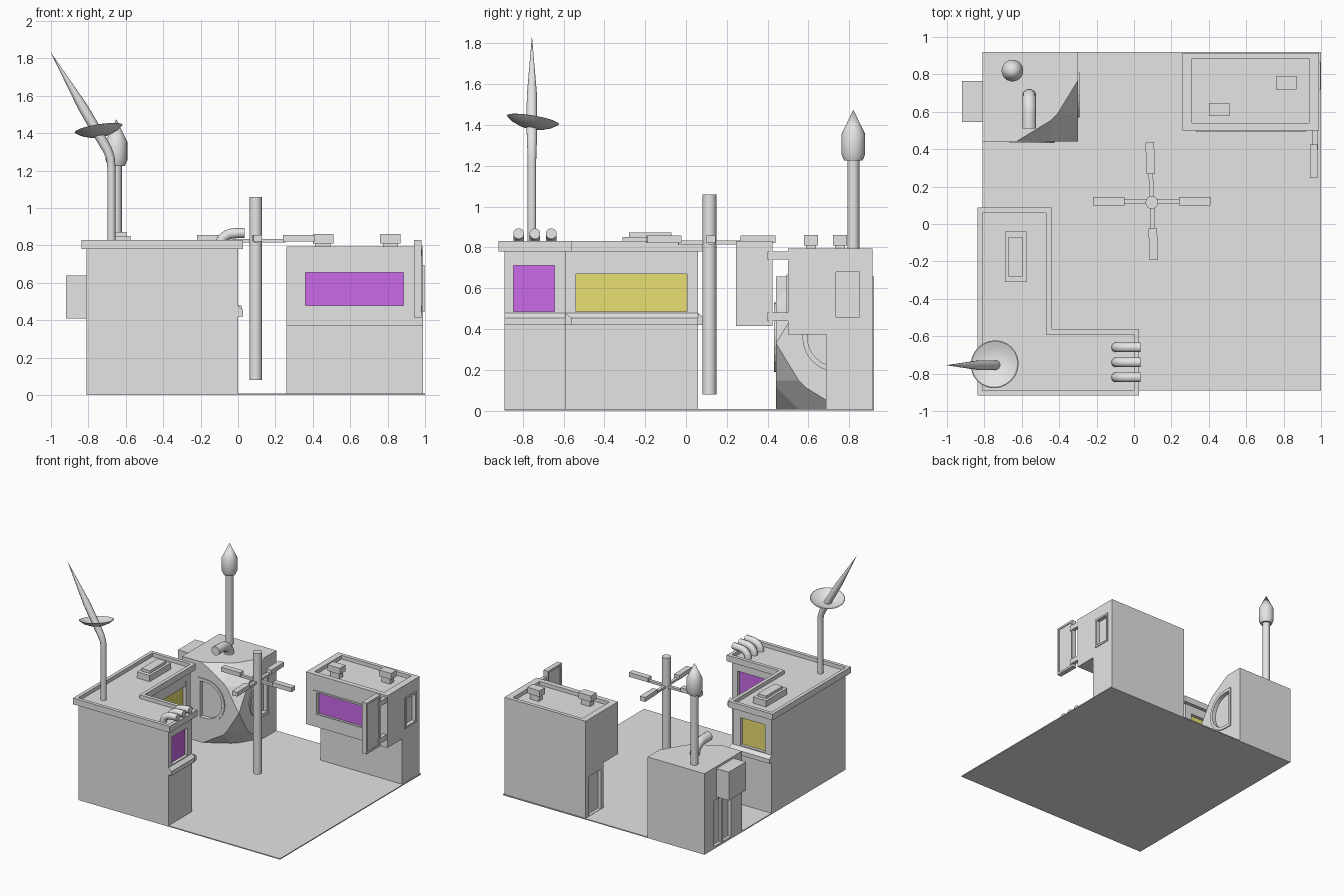
import bpy, bmesh, math
from mathutils import Vector

if "Cube" in bpy.data.objects:
    bpy.data.objects.remove(bpy.data.objects["Cube"])


def material(name, rgb):
    m = bpy.data.materials.new(name)
    m.diffuse_color = (*rgb, 1)
    m.use_nodes = True
    m.node_tree.nodes["Principled BSDF"].inputs["Base Color"].default_value = m.diffuse_color
    return m


GREY = material("plain_grey", (0.78, 0.78, 0.78))
PURPLE = material("purple_glass", (0.75, 0.18, 1.0))
YELLOW = material("yellow_glass", (1.0, 0.92, 0.2))


def finish(name, bm, mat=GREY, smooth=False):
    bmesh.ops.recalc_face_normals(bm, faces=bm.faces)
    me = bpy.data.meshes.new(name)
    bm.to_mesh(me)
    bm.free()
    me.materials.append(mat)
    ob = bpy.data.objects.new(name, me)
    bpy.context.collection.objects.link(ob)
    bpy.ops.object.select_all(action='DESELECT')
    ob.select_set(True)
    bpy.context.view_layer.objects.active = ob
    if smooth:
        bpy.ops.object.shade_smooth_by_angle(angle=math.radians(35))
    return ob


def prism(name, poly, a, b, mat=GREY, place=lambda u, v, w: (u, v, w)):
    """Extrude a 2D outline from a to b; place maps it into space."""
    bm = bmesh.new()
    lo = [bm.verts.new(place(u, v, a)) for u, v in poly]
    hi = [bm.verts.new(place(u, v, b)) for u, v in poly]
    bm.faces.new(lo)
    bm.faces.new(hi)
    n = len(poly)
    for i in range(n):
        j = (i + 1) % n
        bm.faces.new((lo[i], lo[j], hi[j], hi[i]))
    return finish(name, bm, mat)


def box(name, x0, x1, y0, y1, z0, z1, mat=GREY):
    return prism(name, [(x0, y0), (x1, y0), (x1, y1), (x0, y1)], z0, z1, mat)


def cut(ob, cutter):
    m = ob.modifiers.new("cut", 'BOOLEAN')
    m.operation, m.object, m.solver = 'DIFFERENCE', cutter, 'EXACT'
    cutter.hide_render = True
    bpy.context.view_layer.objects.active = ob
    bpy.ops.object.modifier_apply(modifier=m.name)
    bpy.data.objects.remove(cutter)


def lathe(name, profile, centre, axis=(0, 0, 1), n=24):
    bm = bmesh.new()
    vs = [bm.verts.new((r, 0, z)) for r, z in profile]
    es = [bm.edges.new(p) for p in zip(vs, vs[1:])]
    bmesh.ops.spin(bm, geom=vs + es, cent=(0, 0, 0), axis=(0, 0, 1),
                   angle=2 * math.pi, steps=n)
    bmesh.ops.remove_doubles(bm, verts=bm.verts, dist=0.0005)
    ob = finish(name, bm, smooth=True)
    ob.rotation_euler = Vector((0, 0, 1)).rotation_difference(Vector(axis)).to_euler()
    ob.location = centre
    return ob


def tube(name, pts, r, radii=None):
    cu = bpy.data.curves.new(name, 'CURVE')
    cu.dimensions, cu.bevel_depth = '3D', r
    cu.bevel_resolution, cu.use_fill_caps = 3, True
    sp = cu.splines.new('POLY')
    sp.points.add(len(pts) - 1)
    for i, p in enumerate(pts):
        sp.points[i].co = (*p, 1)
        sp.points[i].radius = radii[i] if radii else 1
    ob = bpy.data.objects.new(name, cu)
    bpy.context.collection.objects.link(ob)
    cu.materials.append(GREY)
    bpy.ops.object.select_all(action='DESELECT')
    ob.select_set(True)
    bpy.context.view_layer.objects.active = ob
    bpy.ops.object.convert(target='MESH')
    bpy.ops.object.shade_smooth_by_angle(angle=math.radians(40))


def opening(ob, name, axis, face, sign, u0, u1, z0, z1, mat=GREY, depth=0.03):
    """Recess a wall (axis 0 = x wall, 1 = y wall) and set a pane in it."""
    back = face - sign * depth

    def slab(nm, a, b, m):
        a, b = sorted((a, b))
        return (box(nm, a, b, u0, u1, z0, z1, m) if axis == 0
                else box(nm, u0, u1, a, b, z0, z1, m))
    cut(ob, slab("cutter", back, face + sign * 0.05, GREY))
    slab(name, back - sign * 0.003, back + sign * 0.005, mat)


# ground
box("ground", -0.81, 1.0, -0.89, 0.92, 0, 0.008)


# L-shaped building with overhanging parapet
def ell(o):
    return [(-0.81 - o, -0.89 - o), (o, -0.89 - o), (o, -0.59 + o), (-0.47 + o, -0.59 + o),
            (-0.47 + o, 0.06 + o), (-0.81 - o, 0.06 + o)]


shop = prism("corner_building", ell(0), 0.005, 0.785)
parapet = prism("corner_parapet", ell(0.028), 0.78, 0.83)
cut(parapet, prism("cutter", ell(0), 0.80, 0.9))
opening(shop, "purple_window_end", 0, 0, 1, -0.845, -0.645, 0.485, 0.71, PURPLE)
opening(shop, "purple_window_inner", 1, -0.59, 1, -0.40, -0.05, 0.485, 0.71, PURPLE)
opening(shop, "yellow_window_inner", 0, -0.47, 1, -0.54, 0.005, 0.485, 0.71, YELLOW)
opening(shop, "yellow_window_end", 1, 0.06, 1, -0.75, -0.53, 0.485, 0.71, YELLOW)
box("lintel_inner", -0.497, -0.475, -0.54, 0.005, 0.67, 0.71)


# sills with sloping tops
def sill(name, axis, face, u0, u1):
    prof = [(face, 0.42), (face + 0.028, 0.42), (face + 0.028, 0.455), (face, 0.478)]
    place = (lambda u, v, w: (u, w, v)) if axis == 0 else (lambda u, v, w: (w, u, v))
    prism(name, prof, u0, u1, GREY, place)


sill("sill_front_end", 0, 0, -0.89, -0.59)
sill("sill_front_inner", 1, -0.59, -0.47, 0.02)
sill("sill_leg_inner", 0, -0.47, -0.59, 0.06)
sill("sill_leg_end", 1, 0.06, -0.81, -0.45)

# roof unit and bent vents
box("roof_unit", -0.69, -0.575, -0.31, -0.04, 0.79, 0.85)
box("roof_unit_lid", -0.67, -0.595, -0.28, -0.07, 0.85, 0.872)
for i in range(3):
    y = -0.66 - 0.08 * i
    tube(f"roof_vent_{i}", [(-0.095, y, 0.79)] + [
        (-0.095 + 0.08 * (1 - math.cos(t)), y, 0.805 + 0.06 * math.sin(t))
        for t in [k * math.pi / 12 for k in range(7)]] + [(0.035, y, 0.867)], 0.027)

# bent mast with spike and dish
Y = -0.755
tube("bent_mast", [(-0.677, Y, 0.79), (-0.677, Y, 1.22), (-0.682, Y, 1.27), (-0.70, Y, 1.315),
                   (-0.74, Y, 1.385), (-0.83, Y, 1.54), (-1.0, Y, 1.83)], 0.022,
     [1, 1, 1.05, 1.15, 1.25, 1.2, 0.03])
lathe("dish", [(0, -0.045), (0.06, -0.038), (0.1, -0.022), (0.13, 0), (0.125, 0.002),
               (0.095, -0.015), (0.055, -0.03), (0, -0.036)], (-0.745, -0.75, 1.425),
      (-0.16, 0.17, 1))

# free-standing post with four paddles
lathe("post", [(0, 0.08), (0.034, 0.08), (0.034, 1.06), (0, 1.06)], (0.095, 0.115, 0), n=16)
for i, deg in enumerate((0, 92, 180, 272)):
    for nm, args in (("arm", (0.02, 0.16, -0.012, 0.012, 0.815, 0.833)),
                     ("paddle", (0.145, 0.315, -0.023, 0.023, 0.822, 0.857))):
        ob = box(f"{nm}_{i}", *args)
        ob.location = (0.095, 0.122, 0)
        ob.rotation_euler.z = math.radians(deg)

# dome-cornered building: box faceted towards one corner
bm = bmesh.new()
bmesh.ops.create_cube(bm, size=1)
for v in bm.verts:
    v.co = (-0.555 + 0.51 * v.co.x, 0.68 + 0.48 * v.co.y, 0.33 + 0.655 * v.co.z)
c = Vector((-0.63, 0.775, 0.33))
for s in (1, -1):
    for n, d in (((1, 1, 1), 0.735), ((0.61, 1, 1), 0.662), ((1, 0.61, 1), 0.662), ((1, 1, 0.61), 0.664)):
        nv = Vector((n[0], -n[1], s * n[2]))
        bmesh.ops.bisect_plane(bm, geom=bm.verts[:] + bm.edges[:] + bm.faces[:],
                               plane_co=c + nv * (d / nv.length_squared), plane_no=nv,
                               clear_outer=True)
        bmesh.ops.holes_fill(bm, edges=[e for e in bm.edges if e.is_boundary], sides=0)
hut = finish("domed_building", bm)


# half-round windows on its two flat faces
def half_round(r, back):
    return [(r * math.cos(t), r * math.sin(t)) for t in
            [-math.pi / 2 + k * math.pi / 12 for k in range(13)]] + [(-back, r), (-back, -r)]


for nm, place in (("south", lambda u, v, w: (-0.595 + u, 0.44 - w, 0.36 + v)),
                  ("east", lambda u, v, w: (-0.30 + w, 0.74 - u, 0.36 + v))):
    cut(hut, prism("cutter", half_round(0.145, 0.05), -0.025, 0.03, GREY, place))
    ring = prism(f"round_frame_{nm}", half_round(0.17, 0.07), -0.01, 0.008, GREY, place)
    cut(ring, prism("cutter", half_round(0.145, 0.05), -0.05, 0.05, GREY, place))
opening(hut, "hut_door", 0, -0.81, -1, 0.58, 0.80, 0.02, 0.39)
box("door_post", -0.805, -0.785, 0.675, 0.70, 0.02, 0.39)
box("wall_box", -0.92, -0.80, 0.545, 0.765, 0.41, 0.64)

# chimney with pointed cap, and bent roof pipe
lathe("chimney", [(0, 0.65), (0.029, 0.65), (0.029, 1.225), (0.045, 1.225), (0.058, 1.255),
                  (0.058, 1.355), (0, 1.475)], (-0.65, 0.82, 0))
tube("roof_pipe", [(-0.56, 0.685, 0.65)] + [
    (-0.56, 0.685 - 0.1 * (1 - math.cos(t)), 0.665 + 0.075 * math.sin(t))
    for t in [k * math.pi / 12 for k in range(7)]] + [(-0.56, 0.51, 0.74)], 0.037)

# overhanging building
upper = box("upper_storey", 0.26, 0.99, 0.50, 0.915, 0.372, 0.795)
cut(upper, box("cutter", 0.31, 0.935, 0.54, 0.885, 0.765, 0.9))
opening(upper, "purple_window_front", 1, 0.50, -1, 0.36, 0.885, 0.475, 0.655, PURPLE)
opening(upper, "side_panel", 0, 0.99, 1, 0.735, 0.85, 0.46, 0.68)
lower = box("lower_storey", 0.26, 0.99, 0.685, 0.915, 0.0, 0.372)
opening(lower, "side_door", 0, 0.26, -1, 0.72, 0.87, 0.01, 0.33)

# thin window surrounds
frame = box("front_frame", 0.332, 0.918, 0.492, 0.503, 0.468, 0.668)
cut(frame, box("cutter", 0.36, 0.885, 0.4, 0.6, 0.48, 0.655))
frame = box("side_frame", 0.985, 0.997, 0.72, 0.865, 0.445, 0.695)
cut(frame, box("cutter", 0.9, 1.1, 0.735, 0.85, 0.46, 0.68))

# rooftop boxes on narrow feet
for i, (x, y) in enumerate(((0.455, 0.612), (0.815, 0.755))):
    box(f"roof_box_foot_{i}", x - 0.04, x + 0.04, y - 0.025, y + 0.025, 0.76, 0.815)
    box(f"roof_box_{i}", x - 0.055, x + 0.055, y - 0.035, y + 0.035, 0.81, 0.86)

# hanging sign on two brackets
sign = box("sign", 0.942, 0.982, 0.245, 0.425, 0.415, 0.83)
for x0, x1 in ((0.975, 1.1), (0.8, 0.949)):
    cut(sign, box("cutter", x0, x1, 0.262, 0.408, 0.432, 0.813))
for i, z in enumerate((0.74, 0.44)):
    box(f"sign_bracket_{i}", 0.955, 0.985, 0.40, 0.51, z, z + 0.04)
